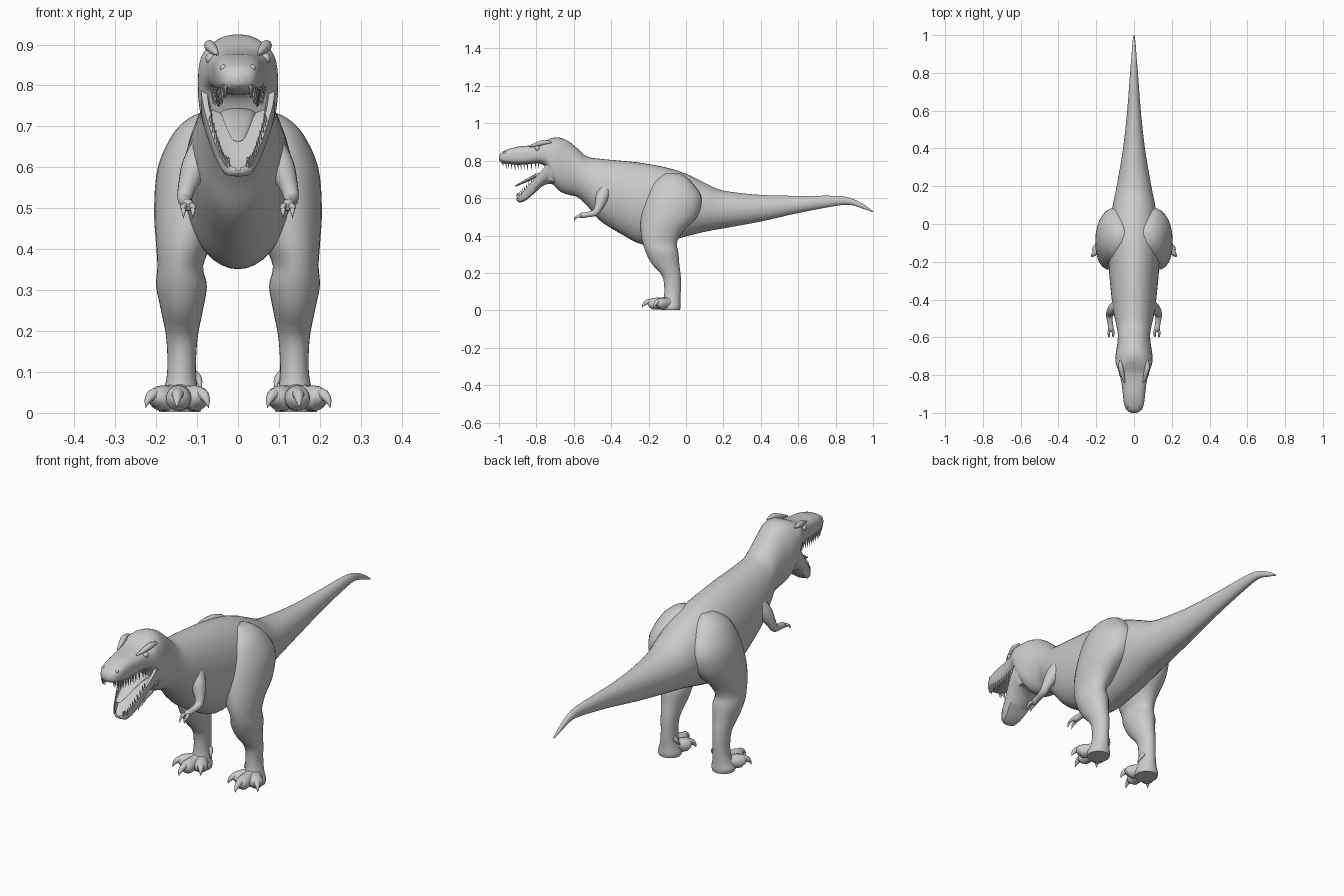
import bpy, bmesh
from math import sin, cos, pi, radians
from mathutils import Vector


def smooth(rows, n):
    """Catmull-Rom refinement of a list of number rows."""
    out = []
    for i in range(len(rows) - 1):
        a, b, c, d = (rows[max(i - 1, 0)], rows[i], rows[i + 1], rows[min(i + 2, len(rows) - 1)])
        for k in range(n):
            t = k / n
            out.append([0.5 * (2 * q + (r - p) * t + (2 * p - 5 * q + 4 * r - s) * t * t
                               + (3 * q - p - 3 * r + s) * t ** 3) for p, q, r, s in zip(a, b, c, d)])
    return out + [list(rows[-1])]


def build(name, lofts, mirror=False, angle=50):
    """Skin one or more lists of rings into a single object."""
    bm = bmesh.new()
    for rings in lofts:
        vs = [[bm.verts.new(p) for p in ring] for ring in rings]
        for a, b in zip(vs, vs[1:]):
            n = len(a)
            for i in range(n):
                bm.faces.new((a[i], a[(i + 1) % n], b[(i + 1) % n], b[i]))
        bm.faces.new(vs[0])
        bm.faces.new(vs[-1])
    bmesh.ops.recalc_face_normals(bm, faces=bm.faces)
    me = bpy.data.meshes.new(name)
    bm.to_mesh(me)
    bm.free()
    ob = bpy.data.objects.new(name, me)
    bpy.context.collection.objects.link(ob)
    if mirror:
        mod = ob.modifiers.new("Mirror", 'MIRROR')
        mod.use_mirror_merge = False
    bpy.ops.object.select_all(action='DESELECT')
    ob.select_set(True)
    bpy.context.view_layer.objects.active = ob
    bpy.ops.object.shade_smooth_by_angle(angle=radians(angle))
    return ob


def tube(pts, seg=16, n=4, flat=1.0):
    """Rings along a path of (x, y, z, radius)."""
    pts = smooth(pts, n)
    pos = [Vector(p[:3]) for p in pts]
    rings = []
    for i, p in enumerate(pts):
        t = (pos[min(i + 1, len(pos) - 1)] - pos[max(i - 1, 0)]).normalized()
        u = (Vector((1, 0, 0)) - t * t.x).normalized()
        v = t.cross(u)
        r = max(p[3], 0.0005)
        rings.append([pos[i] + u * r * cos(2 * pi * k / seg) + v * r * flat * sin(2 * pi * k / seg)
                      for k in range(seg)])
    return rings


def power(v, e):
    return (abs(v) ** e) * (1 if v >= 0 else -1)


# Body from tail tip to snout: y, top z, bottom z, half width, squareness
body = [
    (1.0, .53, .524, .003, 2), (.95, .567, .542, .009, 2), (.88, .600, .563, .014, 2),
    (.8, .612, .558, .021, 2), (.6, .612, .52, .036, 2), (.4, .617, .475, .058, 2),
    (.2, .64, .438, .092, 2), (.1, .682, .42, .112, 2), (0, .73, .395, .127, 2),
    (-.1, .762, .37, .135, 2), (-.23, .787, .352, .133, 2), (-.35, .80, .41, .123, 2),
    (-.46, .81, .48, .11, 2), (-.53, .823, .56, .095, 2), (-.58, .865, .605, .086, 2),
    (-.63, .905, .618, .088, 2.1), (-.68, .924, .64, .096, 2.3), (-.72, .92, .69, .098, 2.5),
    (-.75, .908, .765, .093, 2.7), (-.79, .89, .785, .078, 2.8), (-.85, .88, .78, .065, 2.8),
    (-.9, .875, .778, .059, 2.8), (-.95, .862, .783, .053, 2.7), (-.985, .845, .79, .039, 2.5),
    (-1.0, .825, .802, .014, 2)]
rings = []
for y, top, bot, w, e in smooth(body, 4):
    mid, h = (top + bot) / 2, (top - bot) / 2
    rings.append([(w * power(cos(2 * pi * k / 40), 2 / e), y, mid + h * power(sin(2 * pi * k / 40), 2 / e))
                  for k in range(40)])
build("body", [rings])

# Lower jaw: hollow cup section, rows of y, rim z, bottom z, half width
cup = [(-1, 1), (-1, .5), (-.75, .12), (0, 0), (.75, .12), (1, .5), (1, 1),
       (.84, 1), (.72, .55), (0, .35), (-.72, .55), (-.84, 1)]
jaw = [(-.68, .82, .66, .088), (-.72, .81, .675, .091), (-.76, .762, .668, .087), (-.80, .715, .635, .075),
       (-.85, .657, .592, .056), (-.885, .617, .577, .040), (-.9, .605, .582, .025), (-.906, .599, .588, .008)]
build("lower_jaw", [[[(u * w, y, b + v * (t - b)) for u, v in cup] for y, t, b, w in smooth(jaw, 4)]])

# Tongue
build("tongue", [tube([(0, -.71, .735, .045), (0, -.79, .722, .038), (0, -.86, .69, .026),
                       (0, -.905, .668, .014), (0, -.915, .664, .002)], flat=.3)])

# Teeth along both jaws
teeth = []
for y, top, bot, w, e in smooth(body[19:24], 3):
    l = .03 if y > -.97 else .02
    teeth.append(tube([(w * .8, y, bot + .012, .006), (w * .78, y + .004, bot - l, 0)], 6, 1))
for y, rim, bot, w in smooth(jaw[3:7], 4):
    teeth.append(tube([(w * .9, y, rim - .006, .005), (w * .88, y - .006, rim + .02, 0)], 6, 1))
build("teeth", teeth, True)

# Brow ridges, eyes, nostrils
build("brow_ridge", [tube([(.05, -.84, .876, .003), (.060, -.80, .887, .011), (.070, -.76, .898, .013),
                           (.074, -.72, .898, .004)])], True)


def ball(c, r):
    return [[(c[0] + r * sin(a) * cos(b), c[1] + r * sin(a) * sin(b), c[2] + r * cos(a))
             for b in [2 * pi * k / 16 for k in range(16)]]
            for a in [.03 + (pi - .06) * j / 10 for j in range(11)]]


build("eye", [ball((.066, -.795, .866), .014)], True)
build("nostril", [ball((.036, -.968, .843), .008)], True)

# Legs: z, centre x, centre y, half width, half depth
leg = [(.735, .065, -.07, .02, .03), (.72, .075, -.07, .045, .06), (.68, .09, -.07, .07, .105),
       (.6, .10, -.065, .096, .150), (.5, .115, -.09, .09, .150), (.42, .13, -.13, .071, .112),
       (.36, .141, -.14, .056, .091), (.31, .138, -.128, .062, .087), (.25, .137, -.11, .051, .074),
       (.18, .137, -.077, .038, .049), (.1, .138, -.072, .035, .044), (.05, .14, -.077, .043, .047),
       (.02, .142, -.082, .053, .053), (.002, .142, -.082, .05, .05)]
build("leg", [[[(cx + rx * cos(2 * pi * k / 28), cy + ry * sin(2 * pi * k / 28), z) for k in range(28)]
               for z, cx, cy, rx, ry in smooth(leg, 4)]], True)

# Three splayed toes with claws, plus a small inner spur
toes, claws = [], []
for tx, ty in ((.147, -.195), (.203, -.148), (.090, -.153)):
    dx, dy = tx - .14, ty + .08
    at = lambda f: (.14 + dx * f, -.08 + dy * f)
    toes.append(tube([(*at(0), .042, .038), (*at(.4), .036, .032), (*at(.75), .036, .031),
                      (*at(.95), .031, .027), (*at(1.05), .025, .012)]))
    claws.append(tube([(*at(.85), .045, .018), (*at(1.1), .044, .014), (*at(1.28), .030, .008),
                       (*at(1.36), .012, 0)], 10))
claws.append(tube([(.108, -.06, .095, .012), (.096, -.068, .08, .009), (.09, -.085, .055, 0)], 10))
build("toes", toes, True)
build("toe_claws", claws, True)

# Small arms with two clawed fingers
build("arm", [tube([(.08, -.43, .65, .035), (.105, -.45, .60, .034), (.125, -.468, .55, .022),
                    (.130, -.485, .523, .018), (.126, -.525, .512, .014), (.122, -.555, .507, .015),
                    (.121, -.57, .503, .008)])], True)
fingers, nails = [], []
for dx in (-.011, .012):
    x = .121 + dx
    fingers.append(tube([(.121, -.55, .508, .009), (x, -.572, .504, .008), (x, -.587, .497, .006)], 10))
    nails.append(tube([(x, -.58, .5, .006), (x, -.594, .492, .005), (x, -.598, .475, 0)], 8))
build("fingers", fingers, True)
build("finger_claws", nails, True)
